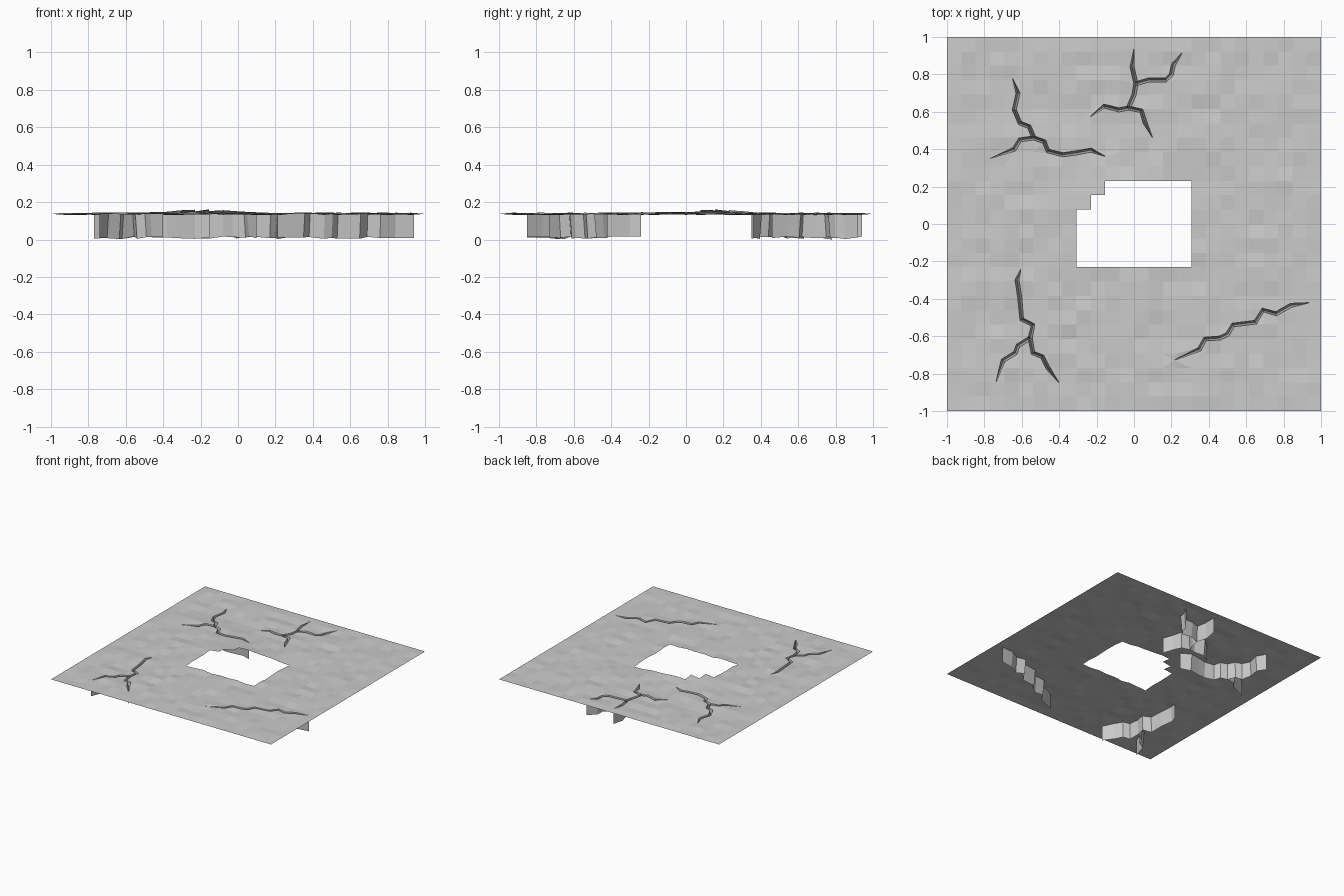
import bpy, bmesh, math, random
from mathutils import Vector
from mathutils.geometry import delaunay_2d_cdt

if "Cube" in bpy.data.objects:
    bpy.data.objects.remove(bpy.data.objects["Cube"])

random.seed(4)
N = 26
CELL = 2 / N
BASE = 0.137

# gently uneven ground heights with a low mound beside the opening
H = [[0] * (N + 1) for _ in range(N + 1)]
for i in range(N + 1):
    for j in range(N + 1):
        x, y = -1 + i * CELL, -1 + j * CELL
        edge = i in (0, N) or j in (0, N)
        mound = 0.021 * math.exp(-((x + 0.17) / 0.2) ** 2 - ((y - 0.1) / 0.27) ** 2)
        H[i][j] = BASE + mound + (0 if edge else random.uniform(-0.006, 0.007))


def height(x, y):
    u, v = (x + 1) / CELL, (y + 1) / CELL
    i, j = min(int(u + 1e-4), N - 1), min(int(v + 1e-4), N - 1)
    a, b = u - i, v - j
    return ((H[i][j] * (1 - a) + H[i + 1][j] * a) * (1 - b)
            + (H[i][j + 1] * (1 - a) + H[i + 1][j + 1] * a) * b)


def in_hole(x, y):
    if abs(x) > 4 * CELL or abs(y) > 3 * CELL:
        return False
    i, j = int((x + 4 * CELL) / CELL), int((y + 3 * CELL) / CELL)
    return (i, j) not in ((0, 4), (0, 5), (1, 5))


# crack centre lines: (name, start is a tip, end is a tip, points)
CRACKS = [
    ("back_left_crack_trunk", 1, 0, [(-.65, .78), (-.62, .70), (-.64, .61), (-.61, .54), (-.56, .52), (-.535, .46)]),
    ("back_left_crack_west", 0, 1, [(-.535, .46), (-.61, .45), (-.64, .40), (-.77, .35)]),
    ("back_left_crack_east", 0, 1, [(-.535, .46), (-.48, .44), (-.46, .39), (-.38, .37), (-.31, .38), (-.23, .395), (-.15, .36)]),
    ("back_crack_trunk", 1, 0, [(0, .94), (-.01, .84), (.01, .75), (0, .69), (-.03, .62)]),
    ("back_crack_east", 0, 1, [(.01, .75), (.08, .77), (.17, .77), (.20, .80), (.21, .85), (.26, .92)]),
    ("back_crack_west", 0, 1, [(-.03, .62), (-.08, .61), (-.16, .63), (-.24, .57)]),
    ("back_crack_south", 0, 1, [(-.03, .62), (.04, .605), (.06, .54), (.10, .46)]),
    ("front_left_crack_trunk", 1, 0, [(-.605, -.24), (-.625, -.30), (-.61, -.40), (-.60, -.51), (-.54, -.54), (-.555, -.61)]),
    ("front_left_crack_west", 0, 1, [(-.555, -.61), (-.62, -.65), (-.635, -.69), (-.70, -.73), (-.74, -.85)]),
    ("front_left_crack_east", 0, 1, [(-.555, -.61), (-.54, -.69), (-.49, -.71), (-.46, -.77), (-.40, -.85)]),
    ("front_right_crack", 1, 1, [(.21, -.73), (.35, -.67), (.38, -.615), (.46, -.61), (.50, -.59), (.53, -.54),
                                 (.65, -.525), (.69, -.46), (.76, -.48), (.84, -.435), (.94, -.42)]),
]
FLOOR = {}   # shared depth at each crack point


def add_object(name, bm):
    me = bpy.data.meshes.new(name)
    bm.to_mesh(me)
    bm.free()
    ob = bpy.data.objects.new(name, me)
    bpy.context.collection.objects.link(ob)


def rims(pts, tip0, tip1, half=0.011):
    """Left and right edges of a tapering ribbon along the points."""
    P = [Vector(p) for p in pts]
    left, right = [], []
    for k, p in enumerate(P):
        d0 = (p - P[max(k - 1, 0)]).normalized()
        d1 = (P[min(k + 1, len(P) - 1)] - p).normalized()
        d = (d0 + d1).normalized()
        w = 0 if (k == 0 and tip0) or (k == len(P) - 1 and tip1) else half
        n = Vector((-d.y, d.x)) * w
        left.append(p + n)
        right.append(p - n)
    return left, right


verts = [Vector((-1 + i * CELL, -1 + j * CELL)) for i in range(N + 1) for j in range(N + 1)]
slots = []

# crack walls: V-shaped trenches hanging below the ground
for name, t0, t1, pts in CRACKS:
    L, R = rims(pts, t0, t1)
    bm = bmesh.new()
    rows = []
    for p, l, r in zip(pts, L, R):
        z = FLOOR.setdefault(p, 0.0 if not FLOOR else random.uniform(0.003, 0.018))
        rows.append([bm.verts.new((l.x, l.y, height(*l))),
                     bm.verts.new((p[0], p[1], z)),
                     bm.verts.new((r.x, r.y, height(*r)))])
    for a, b in zip(rows, rows[1:]):
        bm.faces.new((a[0], a[1], b[1], b[0]))
        bm.faces.new((a[1], a[2], b[2], b[1]))
    bmesh.ops.remove_doubles(bm, verts=bm.verts, dist=1e-5)
    bmesh.ops.reverse_faces(bm, faces=bm.faces) if bm.faces[:][0].normal.z > 0 else None
    add_object(name, bm)
    # matching slot outline in the ground
    for k in range(len(pts) - 1):
        quad = [R[k], R[k + 1], L[k + 1], L[k]]
        if (quad[0] - quad[3]).length < 1e-6:
            quad = quad[:3]
        elif (quad[1] - quad[2]).length < 1e-6:
            quad = [quad[0], quad[1], quad[3]]
        slots.append(list(range(len(verts), len(verts) + len(quad))))
        verts += quad

# ground sheet: grid triangulated around the slots, opening left out
co, _, tris, _, _, origin = delaunay_2d_cdt(verts, [], slots, 0, 1e-5)
bm = bmesh.new()
bv = [bm.verts.new((c.x, c.y, height(c.x, c.y))) for c in co]
for t, src in zip(tris, origin):
    c = sum((co[i] for i in t), Vector((0, 0))) / len(t)
    if not src and not in_hole(c.x, c.y):
        bm.faces.new([bv[i] for i in t])
bmesh.ops.delete(bm, geom=[v for v in bm.verts if not v.link_faces], context='VERTS')
bmesh.ops.join_triangles(bm, faces=bm.faces[:], angle_face_threshold=0.6, angle_shape_threshold=0.6)
for f in bm.faces:
    f.normal_update()
    if f.normal.z < 0:
        f.normal_flip()
add_object("cracked_ground", bm)
